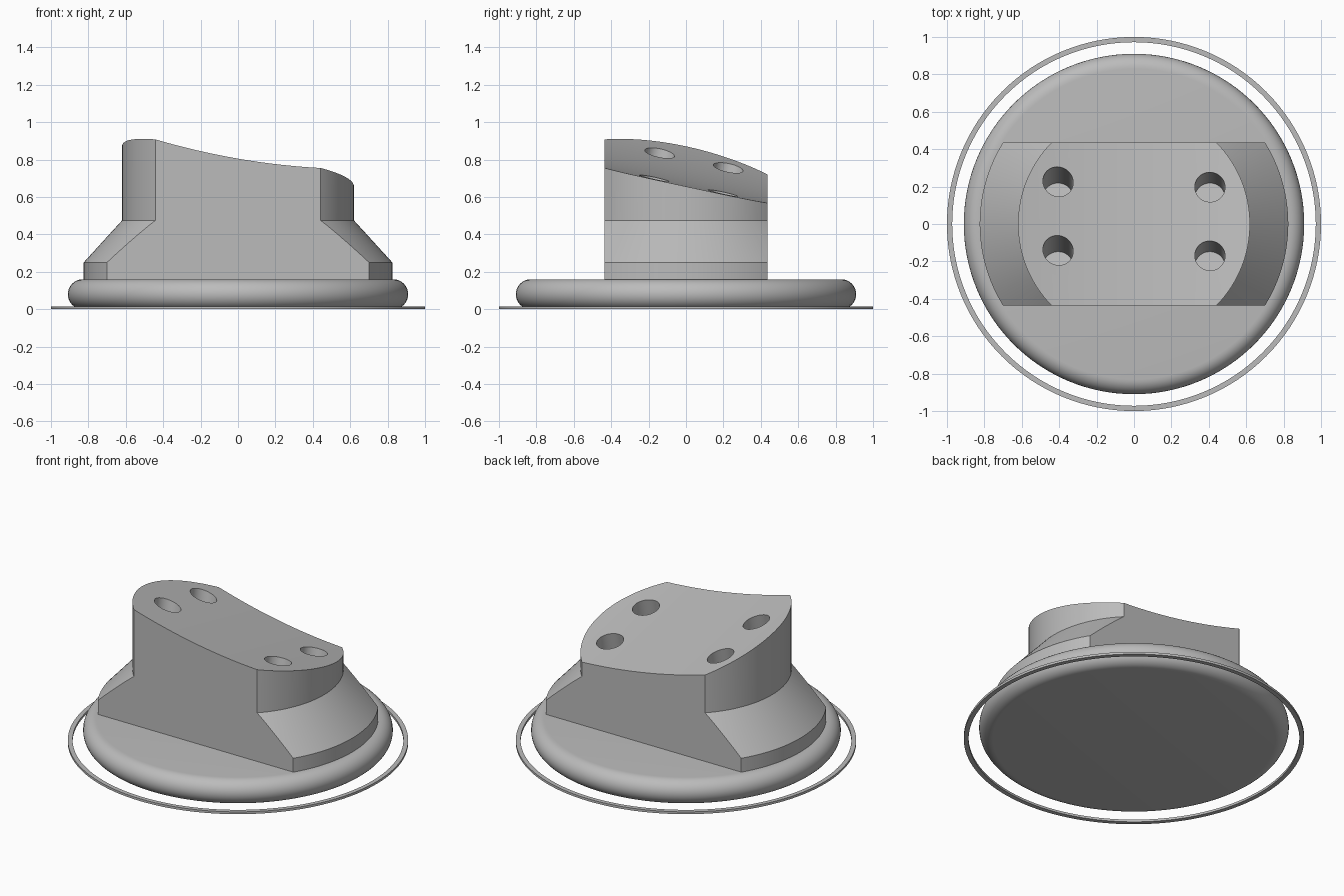
import bpy, bmesh, math
from mathutils import Matrix, Vector

cube = bpy.data.objects.get("Cube")
if cube:
    bpy.data.objects.remove(cube, do_unlink=True)

GREY = (0.5, 0.5, 0.5, 1)
mat = bpy.data.materials.new("plain grey")
mat.use_nodes = True
mat.diffuse_color = GREY
mat.node_tree.nodes["Principled BSDF"].inputs["Base Color"].default_value = GREY

HALF = 0.435          # half depth of the block
SLOPE = -0.215        # fall of the top face towards the back


def add(name, bm):
    bmesh.ops.remove_doubles(bm, verts=bm.verts, dist=1e-5)
    bmesh.ops.recalc_face_normals(bm, faces=bm.faces)
    mesh = bpy.data.meshes.new(name)
    bm.to_mesh(mesh)
    bm.free()
    mesh.materials.append(mat)
    obj = bpy.data.objects.new(name, mesh)
    bpy.context.scene.collection.objects.link(obj)
    return obj


def lathe(name, profile, steps=128, closed=False):
    bm = bmesh.new()
    verts = [bm.verts.new((r, 0, z)) for r, z in profile]
    pairs = list(zip(verts, verts[1:]))
    if closed:
        pairs.append((verts[-1], verts[0]))
    edges = [bm.edges.new(p) for p in pairs]
    bmesh.ops.spin(bm, geom=verts + edges, axis=(0, 0, 1), cent=(0, 0, 0),
                   angle=math.tau, steps=steps, use_duplicate=False)
    return add(name, bm)


def smooth(obj):
    bpy.ops.object.select_all(action='DESELECT')
    obj.select_set(True)
    bpy.context.view_layer.objects.active = obj
    bpy.ops.object.shade_smooth_by_angle(angle=math.radians(30))


def boolean(obj, cutter, operation):
    cutter.hide_render = True
    mod = obj.modifiers.new(operation.title(), 'BOOLEAN')
    mod.operation, mod.object, mod.solver = operation, cutter, 'EXACT'
    bpy.context.view_layer.objects.active = obj
    bpy.ops.object.modifier_apply(modifier=mod.name)
    bpy.data.objects.remove(cutter, do_unlink=True)


def top_height(x, y):
    return 0.805 - 0.173 * x + 0.135 * x * x + SLOPE * (y + HALF)


# Round base with a fully rounded rim
R = 0.08
rim = [(0.83 + R * math.cos(a), R + R * math.sin(a))
       for a in (math.pi * (i / 16 - 0.5) for i in range(17))]
smooth(lathe("round_base", [(0, 0)] + rim + [(0, 2 * R)]))

# Thin loose ring around the base
smooth(lathe("outer_ring", [(0.972, 0), (1, 0), (1, 0.015), (0.972, 0.015)], closed=True))

# Stepped round body, trimmed to a slab with a curved, sloping top
body = lathe("mount_block", [(0, 0.12), (0.825, 0.12), (0.825, 0.25),
                             (0.62, 0.475), (0.62, 1.3), (0, 1.3)])
bm = bmesh.new()
xs = [-0.9 + 1.8 * i / 48 for i in range(49)]
ends = []
for y in (-HALF, HALF):
    outline = [bm.verts.new((x, y, top_height(x, y))) for x in xs]
    outline += [bm.verts.new((x, y, 0.05)) for x in (0.9, -0.9)]
    bm.faces.new(outline)
    ends.append(outline)
a, b = ends
for i in range(len(a)):
    j = (i + 1) % len(a)
    bm.faces.new((a[i], a[j], b[j], b[i]))
boolean(body, add("slab_cutter", bm), 'INTERSECT')

# Four blind holes, drilled square to the slope
tilt = Vector((0, -SLOPE, 1)).to_track_quat('Z', 'Y').to_matrix().to_4x4()
for x in (-0.406, 0.406):
    for y in (-0.227, 0.14):
        floor = Vector((x, y, 0.385 + SLOPE * y))
        bm = bmesh.new()
        bmesh.ops.create_cone(bm, cap_ends=True, segments=48, radius1=0.081,
                              radius2=0.081, depth=0.9,
                              matrix=Matrix.Translation(floor) @ tilt
                              @ Matrix.Translation((0, 0, 0.45)))
        boolean(body, add("hole_cutter", bm), 'DIFFERENCE')
smooth(body)
